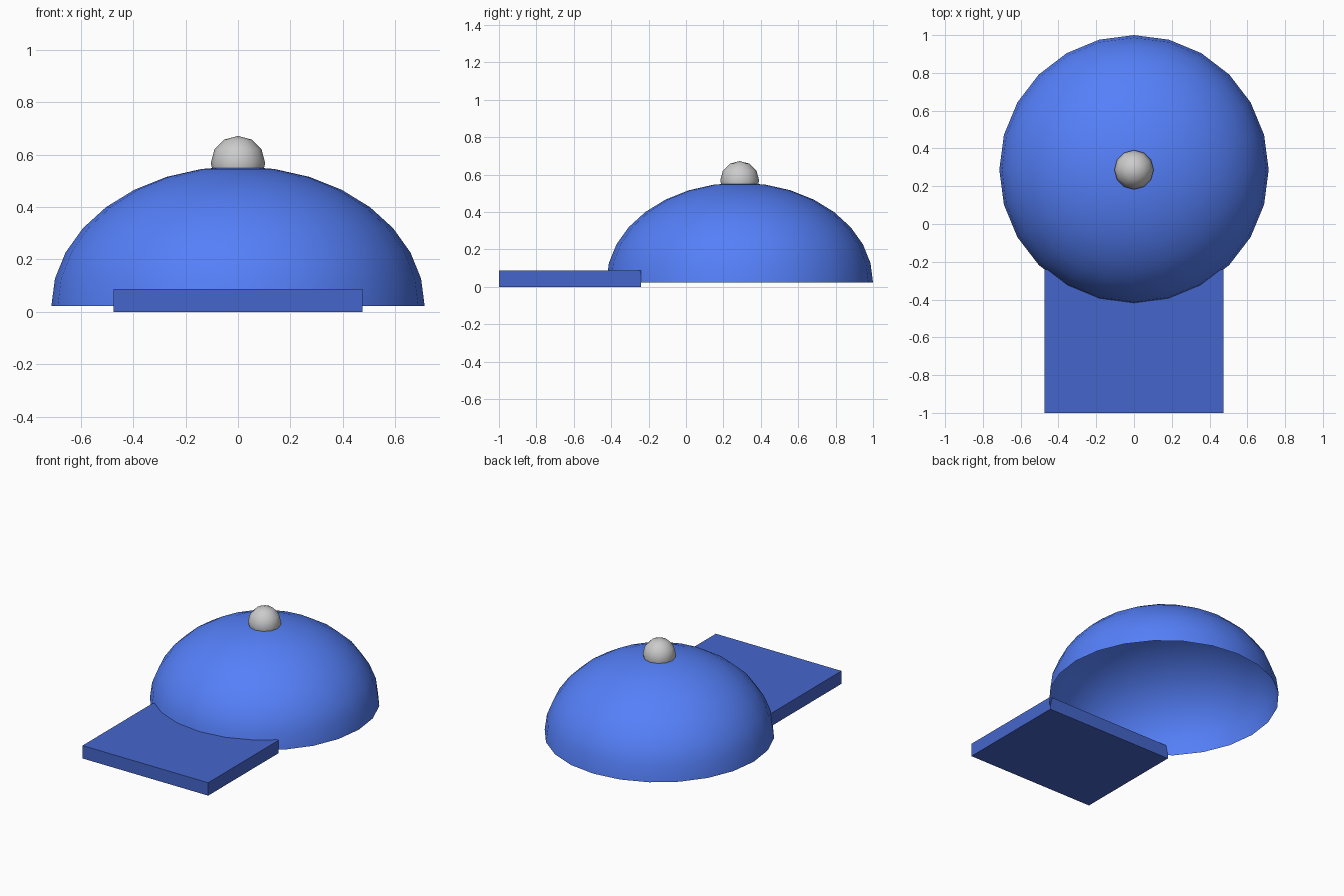
import bpy, bmesh, math

if "Cube" in bpy.data.objects:
    bpy.data.objects.remove(bpy.data.objects["Cube"])


def material(name, color):
    mat = bpy.data.materials.new(name)
    mat.diffuse_color = (*color, 1)
    mat.use_nodes = True
    mat.node_tree.nodes["Principled BSDF"].inputs["Base Color"].default_value = mat.diffuse_color
    return mat


def add_object(name, bm, mat=None):
    mesh = bpy.data.meshes.new(name)
    bm.to_mesh(mesh)
    bm.free()
    obj = bpy.data.objects.new(name, mesh)
    bpy.context.collection.objects.link(obj)
    if mat:
        mesh.materials.append(mat)
    return obj


def sphere(name, segments, rings, scale, location, mat=None, half=False):
    bm = bmesh.new()
    bmesh.ops.create_uvsphere(bm, u_segments=segments, v_segments=rings, radius=1)
    if half:
        lower = [v for v in bm.verts if v.co.z < -0.001]
        bmesh.ops.delete(bm, geom=lower, context='VERTS')
    bmesh.ops.scale(bm, vec=scale, verts=bm.verts)
    for face in bm.faces:
        face.smooth = True
    obj = add_object(name, bm, mat)
    obj.location = location
    return obj


crown_blue = material("crown_blue", (0.09, 0.215, 0.95))
brim_blue = material("brim_blue", (0.06, 0.133, 0.6))

# Crown: open, flattened half sphere
sphere("crown", 24, 16, (0.713, 0.713, 0.533), (0, 0.287, 0.023), crown_blue, half=True)

# Button on top of the crown
sphere("top_button", 12, 6, (0.104, 0.104, 0.104), (0, 0.287, 0.568))

# Brim: flat slab tucked into the front of the crown
bm = bmesh.new()
bmesh.ops.create_cube(bm, size=1)
bmesh.ops.scale(bm, vec=(0.95, 0.76, 0.088), verts=bm.verts)
brim = add_object("brim", bm, brim_blue)
brim.location = (0, -0.62, 0.044)
